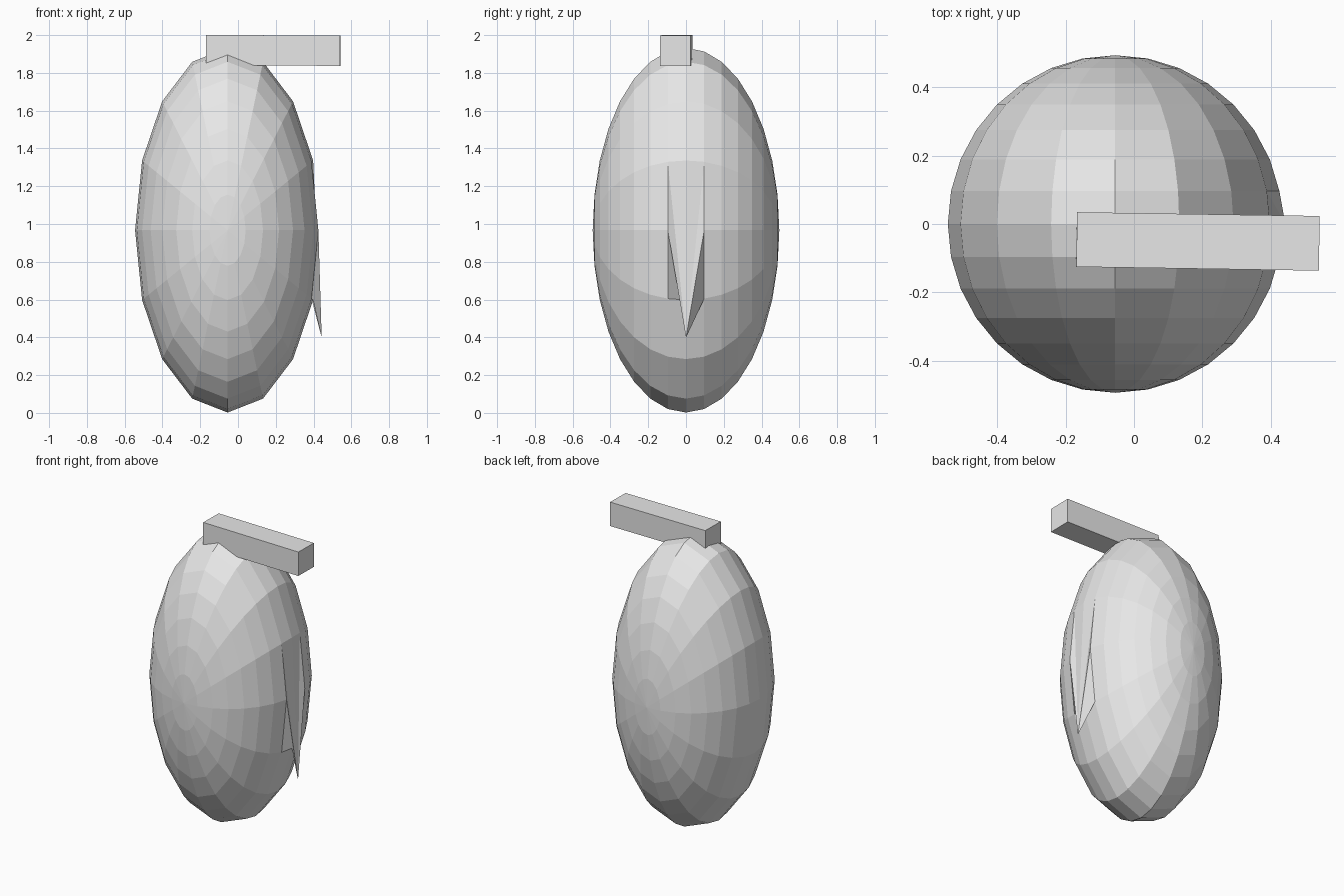
import bpy, bmesh, math
from mathutils import Matrix, Vector

cube = bpy.data.objects.get("Cube")
if cube:
    bpy.data.objects.remove(cube, do_unlink=True)

grey = bpy.data.materials.new("light grey")
grey.use_nodes = True
colour = (0.8, 0.8, 0.8, 1)
grey.diffuse_color = colour
grey.node_tree.nodes["Principled BSDF"].inputs["Base Color"].default_value = colour


def add_object(name, bm):
    bmesh.ops.recalc_face_normals(bm, faces=bm.faces)
    mesh = bpy.data.meshes.new(name)
    bm.to_mesh(mesh)
    bm.free()
    mesh.materials.append(grey)
    obj = bpy.data.objects.new(name, mesh)
    bpy.context.collection.objects.link(obj)
    return obj


# Body: flat-shaded egg with its poles facing front and back
centre = Vector((-0.055, 0, 0.967))
radii = Vector((0.49, 0.494, 0.965))
bm = bmesh.new()
bmesh.ops.create_uvsphere(bm, u_segments=16, v_segments=16, radius=1)
bmesh.ops.rotate(bm, verts=bm.verts, matrix=Matrix.Rotation(math.pi / 2, 3, 'X'))
bmesh.ops.scale(bm, verts=bm.verts, vec=radii)
bmesh.ops.translate(bm, verts=bm.verts, vec=centre)

# Beak: the middle vertex of the side pulled down to a point
beak = max(bm.verts, key=lambda v: v.co.x)
for face in list(beak.link_faces):
    if face.calc_center_median().z > centre.z:
        corner = next(v for v in face.verts
                      if v.co.z > centre.z + 0.1 and abs(v.co.y) > 0.05)
        bmesh.ops.connect_verts(bm, verts=[beak, corner])
beak.co = (0.443, 0, 0.398)
add_object("body", bm)

# Top bar: slightly turned block resting on the crown
bm = bmesh.new()
bmesh.ops.create_cube(bm, size=1)
bmesh.ops.scale(bm, verts=bm.verts, vec=(0.71, 0.16, 0.16))
bar = add_object("top_bar", bm)
bar.location = (0.187, -0.051, 1.919)
bar.rotation_euler = (0, math.radians(0.3), math.radians(-0.9))
